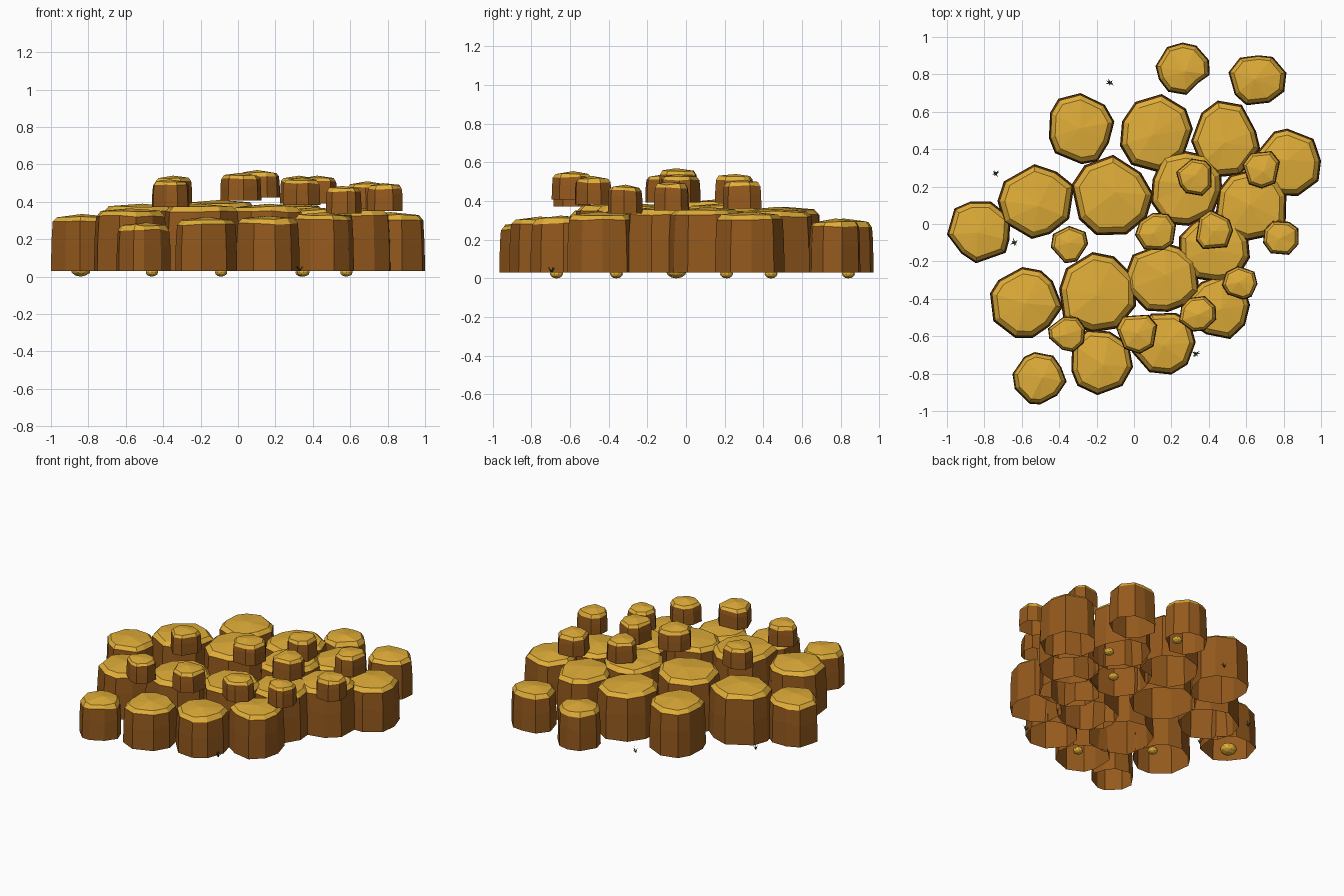
import bpy
import bmesh
import math
import random
from mathutils import Matrix, Vector

random.seed(11)

default_cube = bpy.data.objects.get("Cube")
if default_cube:
    bpy.data.objects.remove(default_cube, do_unlink=True)


def make_material(name, colour):
    material = bpy.data.materials.new(name)
    material.use_nodes = True
    rgba = (*colour, 1)
    material.diffuse_color = rgba
    material.node_tree.nodes["Principled BSDF"].inputs["Base Color"].default_value = rgba
    return material


brown = make_material("brown stone", (0.295, 0.1, 0.012))
gold = make_material("golden top", (0.75, 0.42, 0.04))
green = make_material("dark green grass", (0.02, 0.09, 0.03))


def add_object(name, bm, materials):
    mesh = bpy.data.meshes.new(name)
    bm.to_mesh(mesh)
    bm.free()
    for material in materials:
        mesh.materials.append(material)
    obj = bpy.data.objects.new(name, mesh)
    bpy.context.collection.objects.link(obj)
    return obj


def rock_outline(sides, notch):
    """Uneven polygon, stretched to fill a square from -1 to 1."""
    turn = random.random() * math.tau
    points = []
    for i in range(sides):
        angle = turn + (i + random.uniform(-0.25, 0.25)) * math.tau / sides
        radius = random.uniform(0.9, 1.05)
        points.append(Vector((math.cos(angle), math.sin(angle), 0)) * radius)
    for axis in range(2):
        low = min(p[axis] for p in points)
        high = max(p[axis] for p in points)
        for p in points:
            p[axis] = 2 * (p[axis] - low) / (high - low) - 1
    if notch is not None:
        direction = Vector((math.cos(notch), math.sin(notch), 0))
        nearest = max(points, key=lambda p: p.normalized().dot(direction))
        nearest *= 0.78
    return points


def add_rock(name, place, bottom, sides, drop, notch=None):
    """Hollow brown faceted column, open below, with a domed golden top."""
    x, y, rx, ry, top = place
    outline = rock_outline(sides, notch)
    bm = bmesh.new()
    lean = Vector((random.uniform(-1, 1), random.uniform(-1, 1), 0)) * 0.12

    def ring(scale, z, wobble):
        return [bm.verts.new((x + p.x * rx * scale, y + p.y * ry * scale,
                              z + random.uniform(-wobble, wobble))) for p in outline]

    rings = [ring(1, bottom, 0), ring(0.985, (bottom + top) / 2, 0.02),
             ring(0.945, top - drop, 0.005), ring(0.81, top - drop * 0.38, 0.005)]
    for level, (lower, upper) in enumerate(zip(rings, rings[1:])):
        for i in range(sides):
            j = (i + 1) % sides
            face = bm.faces.new((lower[i], lower[j], upper[j], upper[i]))
            face.material_index = int(level == 2)
    peak = bm.verts.new((x + lean.x * rx, y + lean.y * ry, top))
    crown = rings[-1]
    for i in range(sides):
        face = bm.faces.new((crown[i], crown[(i + 1) % sides], peak))
        face.material_index = 1
    add_object(name, bm, (brown, gold))


# Large rocks: x, y, half width, half depth, top height
large_rocks = [
    (.26, .83, .145, .14, .31), (.66, .785, .155, .15, .31),
    (-.28, .51, .175, .19, .37), (.12, .485, .195, .21, .37),
    (.49, .455, .185, .205, .36), (.825, .33, .175, .18, .345),
    (-.525, .12, .205, .2, .39), (-.115, .155, .22, .215, .41),
    (.28, .19, .19, .2, .39), (.625, .1, .19, .19, .37),
    (-.83, -.045, .17, .165, .335), (-.575, -.42, .195, .19, .365),
    (-.195, -.365, .205, .215, .39), (.15, -.285, .2, .185, .39),
    (.43, -.12, .19, .19, .37), (.455, -.44, .165, .175, .345),
    (-.17, -.74, .165, .175, .32), (.16, -.64, .17, .165, .325),
    (-.505, -.825, .145, .14, .29),
]
notches = {0: math.radians(-35), 1: math.radians(95)}
for i, place in enumerate(large_rocks):
    add_rock(f"large_rock_{i + 1}", place, 0.03, random.choice((9, 10)), 0.042, notches.get(i))

# Small rocks stacked on the large ones
small_rocks = [
    (-.345, -.11, .1, .1, .54), (-.36, -.59, .1, .095, .52),
    (.015, -.59, .11, .105, .555), (.115, -.04, .11, .1, .57),
    (.34, -.48, .1, .095, .53), (.43, -.03, .1, .105, .54),
    (.565, -.315, .095, .09, .485), (.785, -.075, .095, .09, .5),
    (.68, .29, .1, .1, .51), (.32, .25, .095, .1, .54),
]
for i, place in enumerate(small_rocks):
    add_rock(f"small_rock_{i + 1}", place, place[-1] - 0.148, random.choice((7, 8)), 0.032)

# Pebbles peeking out underneath
pebbles = [(-.84, -.05, .055), (-.46, -.36, .034), (-.09, -.67, .034),
           (.35, .21, .034), (.58, .44, .034), (.34, .84, .034)]
for i, (x, y, radius) in enumerate(pebbles):
    bm = bmesh.new()
    shape = Matrix.Translation((x, y, radius * 0.7)) @ Matrix.Diagonal((1, 1, 0.7, 1))
    bmesh.ops.create_icosphere(bm, subdivisions=2, radius=radius, matrix=shape)
    add_object(f"pebble_{i + 1}", bm, (gold,))

# Grass tufts made of thin leaning blades
tufts = [(-.13, .755), (-.74, .27), (-.64, -.1), (.33, -.695)]
for i, (x, y) in enumerate(tufts):
    bm = bmesh.new()
    root = Vector((x, y, 0.03))
    for blade in range(7):
        angle = blade * math.tau / 7 + random.uniform(-0.3, 0.3)
        out = Vector((math.cos(angle), math.sin(angle), 0))
        side = Vector((-out.y, out.x, 0)) * 0.005
        tip = root + out * random.uniform(0.018, 0.028) + Vector((0, 0, 0.03))
        bm.faces.new([bm.verts.new(v) for v in (root - side, tip, root + side)][::-1])
    add_object(f"grass_tuft_{i + 1}", bm, (green,))
